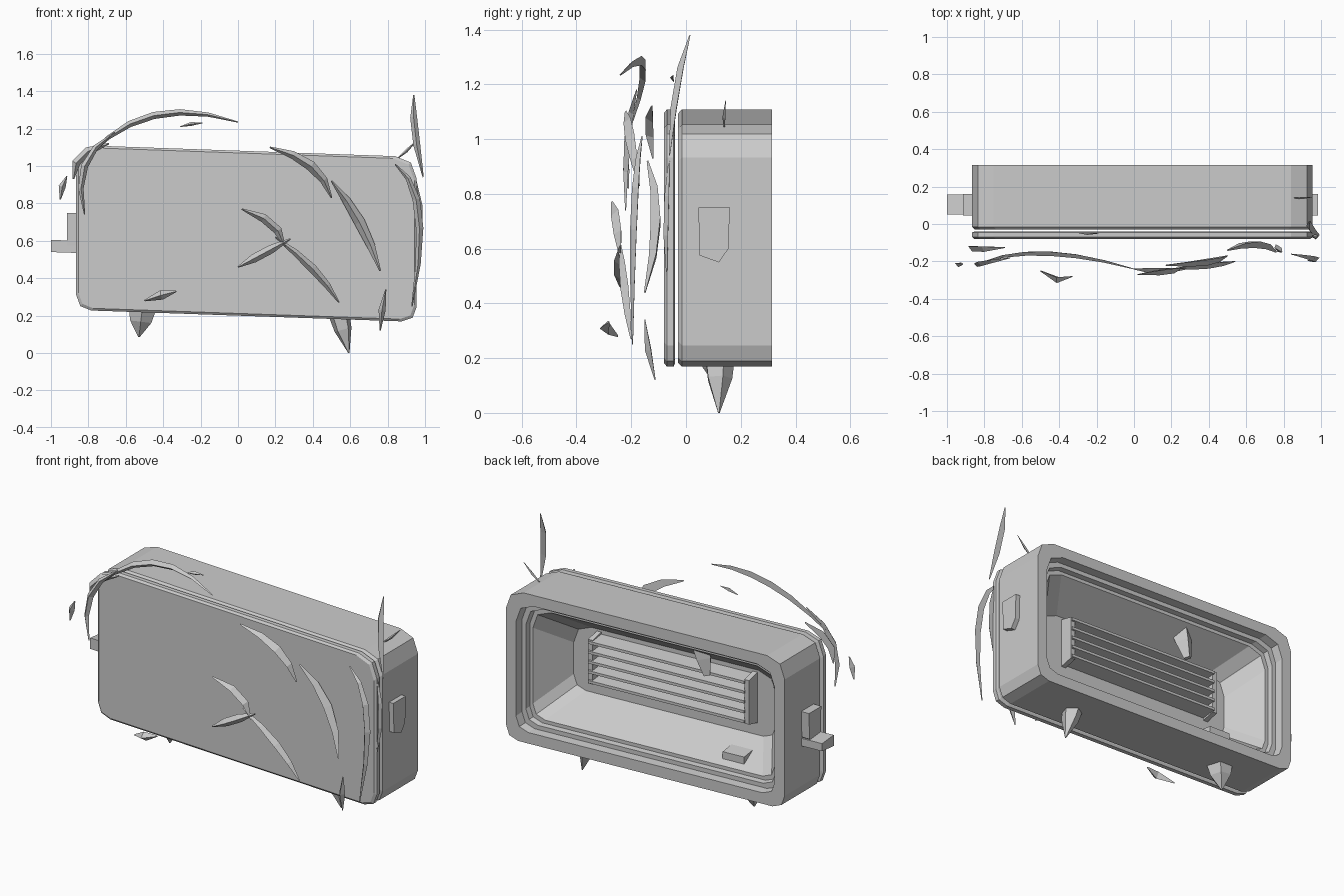
import bpy, bmesh, math
from mathutils import Vector

if "Cube" in bpy.data.objects:
    bpy.data.objects.remove(bpy.data.objects["Cube"])

SKEW = -0.035            # the whole case leans down to the right
CX, CZ, HX, HZ = 0.045, 0.641, 0.91, 0.441


def loft(name, rings):
    """Skin a list of equal-length point rings and cap both ends."""
    bm = bmesh.new()
    rows = [[bm.verts.new(p) for p in ring] for ring in rings]
    n = len(rows[0])
    for a, b in zip(rows, rows[1:]):
        for i in range(n):
            j = (i + 1) % n
            bm.faces.new((a[i], a[j], b[j], b[i]))
    bm.faces.new(rows[0])
    bm.faces.new(rows[-1])
    bmesh.ops.recalc_face_normals(bm, faces=bm.faces)
    me = bpy.data.meshes.new(name)
    bm.to_mesh(me)
    bm.free()
    ob = bpy.data.objects.new(name, me)
    bpy.context.collection.objects.link(ob)
    return ob


def case_ring(y, inset):
    """Skewed rectangle with three-point corners, inset evenly."""
    hx, hz = HX - inset, HZ - inset
    pts = []
    for sx, sz in ((1, 1), (-1, 1), (-1, -1), (1, -1)):
        cut = 0.115 if sz > 0 else 0.08
        corner = [(sx * (hx - cut * a), sz * (hz - cut * b))
                  for a, b in ((0, 1), (0.27, 0.27), (1, 0))]
        pts += corner if sx * sz > 0 else corner[::-1]
    return [(CX + x, y, CZ + z + SKEW * (x + CX)) for x, z in pts]


def bar(name, x0, x1, y0, y1, z0, z1, taper=0.0):
    """Box along x that follows the skew, narrowed at the back."""
    return loft(name, [[(x, y0, z0 + SKEW * x), (x, y1, z0 + taper + SKEW * x),
                        (x, y1, z1 - taper + SKEW * x), (x, y0, z1 + SKEW * x)]
                       for x in (x0, x1)])


def spike(name, base, tip, r, sides=5, end=0.05):
    """Straight spike; its shoulder sits halfway along."""
    base, tip = Vector(base), Vector(tip)
    q = (tip - base).to_track_quat('Z', 'Y')
    return loft(name, [[base.lerp(tip, t) + q @ Vector((s * r * math.cos(a), s * r * math.sin(a), 0))
                        for a in (2 * math.pi * k / sides for k in range(sides))]
                       for t, s in ((0, 1), (0.5, 0.75), (1, end))])


def splinter(name, w, start, mid, end, steps=4):
    """Three-sided tapered splinter curving from start through mid to end."""
    a, m, b = Vector(start), Vector(mid), Vector(end)
    c = 2 * m - (a + b) / 2
    rings = []
    for i in range(steps + 1):
        t = i / steps
        p = a * (1 - t) ** 2 + c * 2 * t * (1 - t) + b * t * t
        d = ((c - a) * (1 - t) + (b - c) * t).normalized()
        side = d.cross(Vector((0, 1, 0))).normalized()
        up = side.cross(d)
        r = w * math.sin(math.pi * (0.05 + 0.9 * t))
        rings.append([p + side * r * math.cos(g) + up * 0.7 * r * math.sin(g)
                      for g in (2 * math.pi * k / 3 + 0.5 for k in range(3))])
    return loft(name, rings)


# Hollow case: front edge, outer wall, rear rim, stepped ledge, tapered cavity
loft("case_shell", [case_ring(y, i) for y, i in (
    (-0.03, 0.015), (-0.015, 0), (0.315, 0), (0.315, 0.065), (0.265, 0.07),
    (0.265, 0.095), (0.235, 0.1), (0.235, 0.12), (0.04, 0.25))])

# Separate front panel
loft("front_panel", [case_ring(y, i) for y, i in (
    (-0.08, 0.012), (-0.07, 0), (-0.045, 0), (-0.04, 0.012))])

# Slats inside the cavity, with end posts
for k in range(5):
    z = 0.535 + k * 0.058
    bar(f"slat_{k + 1}", -0.47, 0.55, 0.035, 0.13, z, z + 0.04, 0.012)
for x in (-0.48, 0.54):
    bar("slat_post", x - 0.015, x + 0.015, 0.035, 0.12, 0.52, 0.82, 0.02)

# Side lugs and the left peg
lug = [(0.045, 0.75), (0.16, 0.75), (0.155, 0.6), (0.12, 0.55), (0.05, 0.575)]
for name, inner, outer in (("right_lug", 0.94, 0.983), ("left_lug", -0.86, -0.915)):
    loft(name, [[(x, y, z) for y, z in lug] for x in (inner, outer)])
bar("left_peg", -1.0, -0.86, 0.05, 0.158, 0.505, 0.57, 0.01)

# Pointed feet and the chunks poking into the cavity
spike("left_foot", (-0.51, 0.12, 0.25), (-0.53, 0.12, 0.085), 0.08)
spike("right_foot", (0.53, 0.12, 0.25), (0.593, 0.12, 0), 0.065)
bar("floor_chunk", -0.52, -0.38, 0.1, 0.2, 0.3, 0.4, 0.015)
spike("ceiling_chunk", (-0.2, 0.15, 0.99), (-0.25, 0.16, 0.8), 0.07, 4, 0.35)
splinter("top_splinter", 0.01, (0.84, 0.14, 1.03), (0.9, 0.14, 1.08), (0.96, 0.145, 1.14), 2)

# Large floating arc: rising part and overhead part
splinter("arc_side", 0.022, (-0.82, -0.22, 0.74), (-0.82, -0.21, 1), (-0.66, -0.18, 1.18))
splinter("arc_top", 0.022, (-0.8, -0.2, 1.05), (-0.45, -0.155, 1.27), (0, -0.24, 1.235), 6)

# Forked splinter at the middle of the front
splinter("fork_long", 0.027, (0.2, -0.24, 0.62), (0.4, -0.22, 0.45), (0.54, -0.2, 0.27))
splinter("fork_lower", 0.03, (0, -0.24, 0.46), (0.13, -0.245, 0.53), (0.28, -0.24, 0.61), 3)
splinter("fork_upper", 0.03, (0.02, -0.27, 0.77), (0.18, -0.25, 0.69), (0.25, -0.24, 0.57), 3)

# Curved blades and shards around the front
splinter("upper_blade", 0.032, (0.17, -0.22, 1.1), (0.39, -0.2, 1), (0.5, -0.17, 0.83))
splinter("right_blade", 0.034, (0.5, -0.14, 0.92), (0.65, -0.105, 0.7), (0.76, -0.15, 0.44))
splinter("tall_spike", 0.024, (0.94, 0.015, 1.38), (0.945, -0.03, 1.19), (0.99, -0.06, 0.94), 3)
splinter("edge_strand", 0.024, (0.84, -0.16, 1.01), (0.965, -0.185, 0.75), (0.93, -0.195, 0.25), 5)
splinter("low_spike", 0.022, (0.79, -0.15, 0.34), (0.77, -0.135, 0.23), (0.76, -0.112, 0.12), 2)
splinter("corner_shard", 0.03, (-0.88, -0.12, 0.93), (-0.84, -0.13, 1.05), (-0.69, -0.125, 1.12), 3)
splinter("left_shard", 0.022, (-0.95, -0.21, 0.82), (-0.94, -0.215, 0.89), (-0.915, -0.215, 0.945), 2)
splinter("low_left_shard", 0.03, (-0.5, -0.25, 0.28), (-0.41, -0.295, 0.31), (-0.33, -0.28, 0.33), 2)
splinter("top_sliver", 0.012, (-0.31, -0.045, 1.21), (-0.25, -0.05, 1.225), (-0.19, -0.05, 1.23), 2)
splinter("edge_strip", 0.018, (0.95, -0.06, 0.93), (0.975, -0.07, 0.72), (0.955, -0.07, 0.5), 3)
